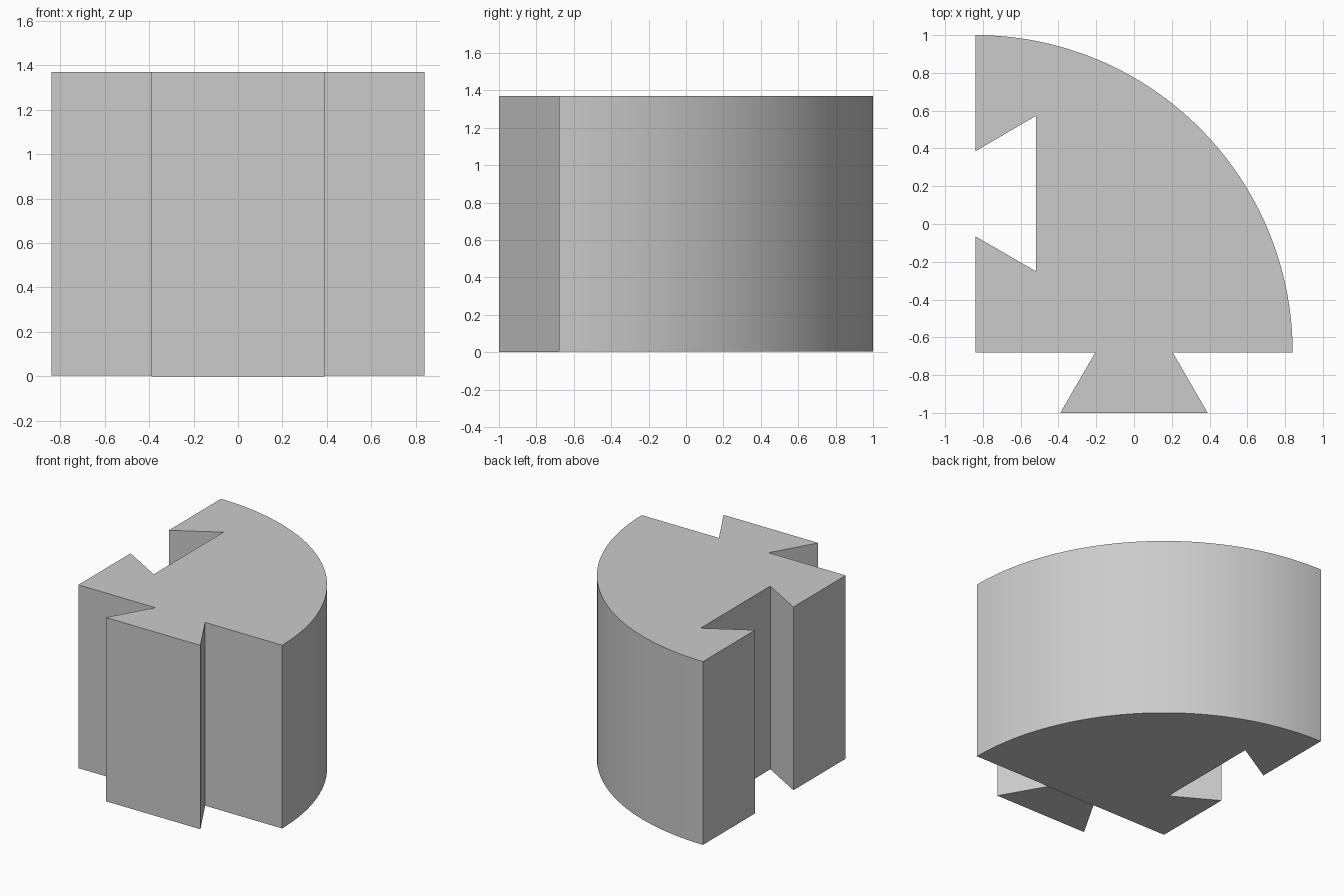
import bpy, bmesh, math

if "Cube" in bpy.data.objects:
    bpy.data.objects.remove(bpy.data.objects["Cube"])

grey = bpy.data.materials.new("plain grey")
grey.diffuse_color = (0.6, 0.6, 0.6, 1)
grey.use_nodes = True
grey.node_tree.nodes["Principled BSDF"].inputs["Base Color"].default_value = grey.diffuse_color

HEIGHT = 1.37
LEFT, FRONT, RADIUS = -0.84, -0.68, 1.68


def prism(name, outline, z0, z1):
    """Extrude a counter-clockwise outline from z0 up to z1."""
    bm = bmesh.new()
    base = bm.faces.new([bm.verts.new((x, y, z0)) for x, y in outline])
    top = bmesh.ops.extrude_face_region(bm, geom=[base], use_keep_orig=True)
    verts = [v for v in top["geom"] if isinstance(v, bmesh.types.BMVert)]
    bmesh.ops.translate(bm, verts=verts, vec=(0, 0, z1 - z0))
    bmesh.ops.recalc_face_normals(bm, faces=bm.faces)
    mesh = bpy.data.meshes.new(name)
    bm.to_mesh(mesh)
    bm.free()
    mesh.materials.append(grey)
    obj = bpy.data.objects.new(name, mesh)
    bpy.context.collection.objects.link(obj)
    bpy.context.view_layer.objects.active = obj
    obj.select_set(True)
    bpy.ops.object.shade_smooth_by_angle(angle=math.radians(20))
    obj.select_set(False)
    return obj


# quarter-round block with a dovetail slot in its left side
STEPS = 64
arc = [(LEFT + RADIUS * math.cos(a), FRONT + RADIUS * math.sin(a))
       for a in (math.pi / 2 * i / STEPS for i in range(STEPS + 1))]
slot = [(LEFT, 0.385), (-0.52, 0.572), (-0.52, -0.25), (LEFT, -0.065)]
prism("quarter_block", [(LEFT, FRONT)] + arc + slot, 0.004, HEIGHT)

# dovetail tongue on the front
tongue = [(-0.39, -1.0), (0.39, -1.0), (0.205, FRONT), (-0.205, FRONT)]
prism("dovetail_tongue", tongue, 0.0, HEIGHT)
